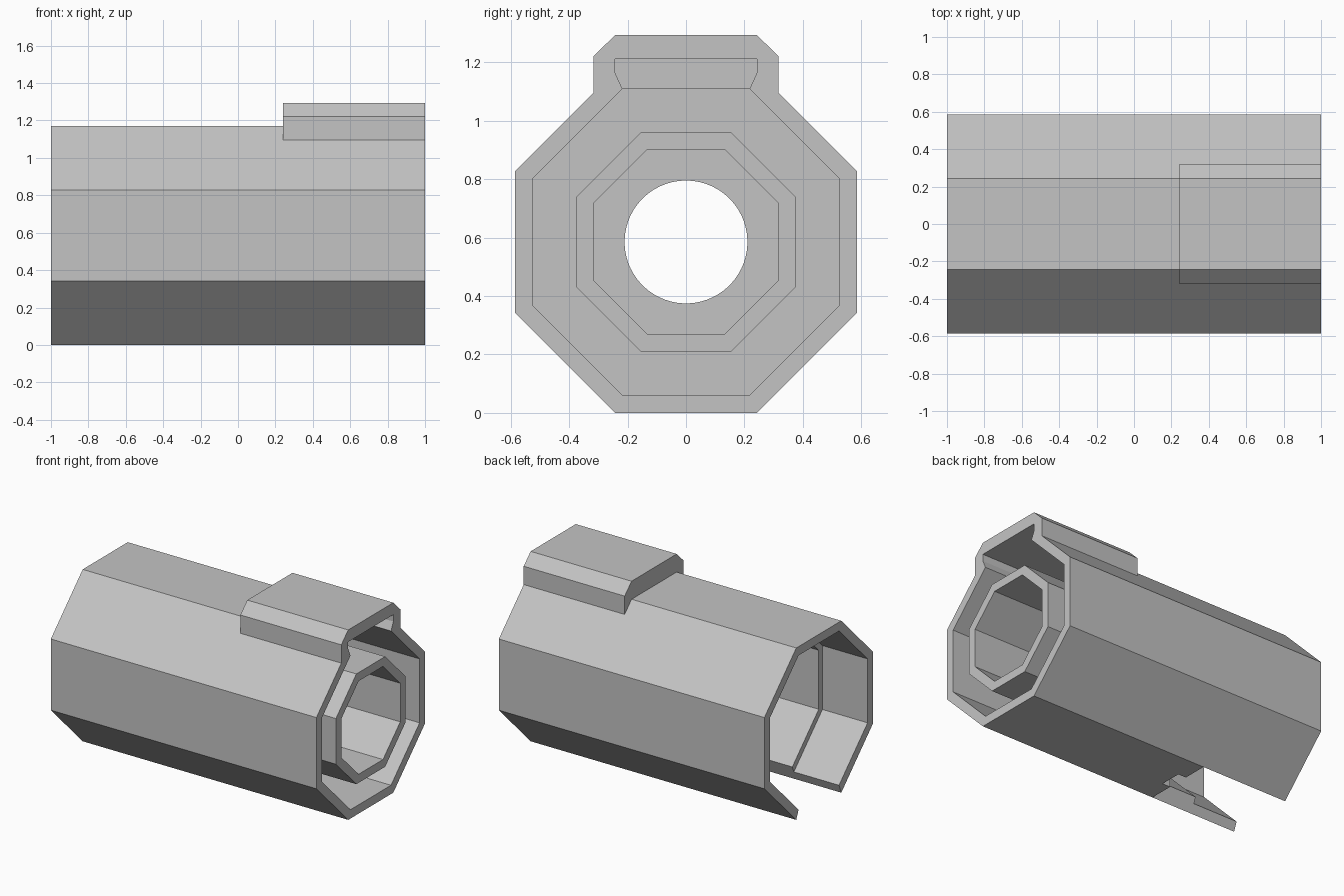
import bpy, bmesh, math

if "Cube" in bpy.data.objects:
    bpy.data.objects.remove(bpy.data.objects["Cube"])

CZ = 0.585  # height of the tube axis

grey = bpy.data.materials.new("mid_grey")
grey.diffuse_color = (0.55, 0.55, 0.55, 1)
grey.use_nodes = True
grey.node_tree.nodes["Principled BSDF"].inputs["Base Color"].default_value = grey.diffuse_color


def prism(name, pts, x0, x1):
    """Extrude a (y, z) profile along x."""
    bm = bmesh.new()
    base = bm.faces.new([bm.verts.new((x0, y, z)) for y, z in pts])
    ext = bmesh.ops.extrude_face_region(bm, geom=[base])
    top = [v for v in ext["geom"] if isinstance(v, bmesh.types.BMVert)]
    bmesh.ops.translate(bm, verts=top, vec=(x1 - x0, 0, 0))
    bmesh.ops.recalc_face_normals(bm, faces=bm.faces)
    me = bpy.data.meshes.new(name)
    bm.to_mesh(me)
    bm.free()
    ob = bpy.data.objects.new(name, me)
    me.materials.append(grey)
    bpy.context.collection.objects.link(ob)
    return ob


def ngon(apothem, n=8):
    r = apothem / math.cos(math.pi / n)
    return [(r * math.cos((i + .5) * 2 * math.pi / n),
             CZ + r * math.sin((i + .5) * 2 * math.pi / n)) for i in range(n)]


def mirrored(half):
    return half + [(-y, z) for y, z in reversed(half)]


def combine(target, tool, op='DIFFERENCE'):
    mod = target.modifiers.new("bool", 'BOOLEAN')
    mod.operation, mod.object, mod.solver = op, tool, 'EXACT'
    bpy.context.view_layer.objects.active = target
    bpy.ops.object.modifier_apply(modifier=mod.name)
    bpy.data.objects.remove(tool, do_unlink=True)


# Octagonal shell with the raised housing on top of the front end
shell = prism("outer_shell", ngon(0.585), -1, 1)
housing = prism("top_housing", mirrored([(.317, 1.0), (.317, 1.22), (.243, 1.293)]), .24, 1)
combine(shell, housing, 'UNION')

# Front bore, rear bore and its wider mouth, leaving a partition between
combine(shell, prism("front_bore", ngon(.525), -.2, 1.1))
combine(shell, prism("rear_bore", ngon(.485), -1.1, -.26))
combine(shell, prism("rear_mouth", ngon(.525), -1.2, -.66))

# Cavity inside the housing
cavity = mirrored([(.217, 1.0), (.217, 1.107), (.243, 1.165), (.243, 1.212)])
combine(shell, prism("housing_cavity", cavity, .3, 1.1))

# Slot through the bottom panel at the rear, with a small notch at its end
combine(shell, prism("bottom_slot", [(0, CZ), (.2899, -.115), (-.2899, -.115)], -1.1, -.35))
combine(shell, prism("slot_notch", mirrored([(.075, -.1), (.075, .3)]), -.5, -.29))

# Inner octagonal tube standing on the partition
tube = prism("inner_tube", ngon(.375), -.23, 1)
combine(tube, prism("tube_bore", ngon(.317), -.2, 1.1))
combine(shell, tube, 'UNION')

# Round hole through the partition
combine(shell, prism("round_hole", ngon(.21, 64), -.5, .5))

# Flat panels with a smooth round hole
bpy.ops.object.select_all(action='DESELECT')
shell.select_set(True)
bpy.context.view_layer.objects.active = shell
bpy.ops.object.shade_smooth_by_angle(angle=math.radians(20))
